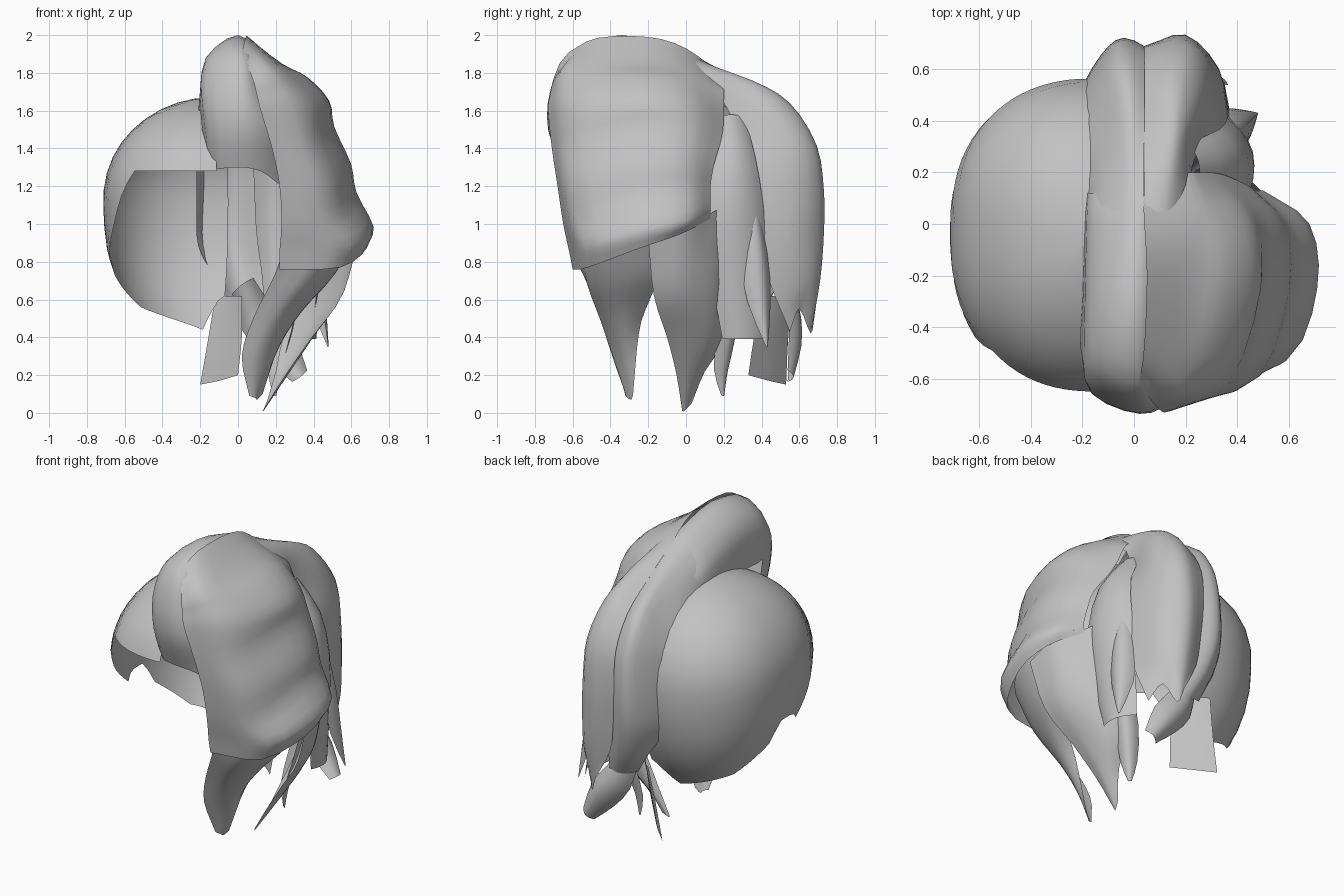
import bpy, math
from mathutils import Vector

hair = bpy.data.materials.new("hair_grey")
hair.diffuse_color = (0.54, 0.54, 0.54, 1)


def spline(pts, n):
    """Catmull-Rom curve through the points, n steps per span."""
    p = [Vector(q) for q in pts]
    p = [2 * p[0] - p[1]] + p + [2 * p[-1] - p[-2]]
    out = []
    for i in range(1, len(p) - 2):
        a, b, c, d = p[i - 1:i + 3]
        for k in range(n):
            t = k / n
            out.append(0.5 * (2 * b + (c - a) * t + (2 * a - 5 * b + 4 * c - d) * t * t
                              + (3 * b - a - 3 * c + d) * t ** 3))
    return out + [p[-2]]


def grid(name, rows):
    """Skin rows of equal length with quads."""
    w = len(rows[0])
    faces = [(r * w + c, r * w + c + 1, (r + 1) * w + c + 1, (r + 1) * w + c)
             for r in range(len(rows) - 1) for c in range(w - 1)]
    me = bpy.data.meshes.new(name)
    me.from_pydata([tuple(v) for r in rows for v in r], [], faces)
    me.materials.append(hair)
    for f in me.polygons:
        f.use_smooth = True
    ob = bpy.data.objects.new(name, me)
    bpy.context.collection.objects.link(ob)
    return ob


def sheet(name, rows, n=3):
    """Smooth sheet through a coarse net of points."""
    across = [spline(r, n) for r in rows]
    cols = [spline([r[c] for r in across], n) for c in range(len(across[0]))]
    return grid(name, cols)


def lock(name, path, side, curve=0.6):
    """Hair lock: path of (x, y, z, half width), arched away from the head."""
    side = Vector(side).normalized()
    pts = [Vector(p[:3]) for p in path]
    rows = []
    for i, p in enumerate(pts):
        tan = pts[min(i + 1, len(pts) - 1)] - pts[max(i - 1, 0)]
        out = side.cross(tan).normalized()
        if out.dot(p - Vector((0, 0, 1))) < 0:
            out = -out
        w = path[i][3]
        rows.append([p + side * w * s - out * w * curve * s * s * 1.3
                     for s in (-1, -0.6, 0, 0.6, 1)])
    return sheet(name, rows, 2)


# Rounded cap on the left: bulging shell with a face opening and an uneven lower edge
RIM = [(-4, 1.28), (45, 1.28), (62, .98), (72, .87), (77, .82), (82, .87),
       (95, .87), (100, .74), (125, .56), (174, .44), (188, .62)]


def rim_height(a):
    for (a0, z0), (a1, z1) in zip(RIM, RIM[1:]):
        if a <= a1:
            return z0 + (z1 - z0) * (a - a0) / (a1 - a0)
    return RIM[-1][1]


rows = []
for i in range(49):
    a = -4 + 194 * i / 48
    low = rim_height(a)
    low_ang = math.acos((low - 1.05) / (.62 if low > 1.05 else .76))
    sx, cy = math.sin(math.radians(a)), math.cos(math.radians(a))
    swell = (abs(sx) ** 2.3 + abs(cy) ** 2.3) ** (-1 / 2.3)
    ry = .64 if cy > 0 else .59
    row = []
    for k in range(13):
        e = low_ang * k / 12
        c, s = math.cos(e), math.sin(e) * swell
        if c > 0:
            s *= 1 + .12 * c * math.sin(e)
        row.append((-.15 - .56 * s * sx, -.03 - ry * s * cy, 1.05 + c * (.62 if c > 0 else .76)))
    rows.append(row)
grid("cap", rows)

# Raised crest running from the forehead to the crown
sheet("crest", [
    [(-.17, -.45, 1.30), (-.13, -.60, 1.29), (0, -.66, 1.30), (.12, -.64, 1.28), (.23, -.55, 1.20)],
    [(-.19, -.50, 1.50), (-.15, -.66, 1.50), (.02, -.73, 1.50), (.15, -.69, 1.50), (.25, -.58, 1.50)],
    [(-.20, -.50, 1.60), (-.17, -.64, 1.70), (.02, -.72, 1.70), (.12, -.66, 1.70), (.25, -.54, 1.65)],
    [(-.21, -.45, 1.60), (-.17, -.53, 1.86), (.02, -.62, 1.91), (.12, -.54, 1.82), (.25, -.45, 1.65)],
    [(-.20, -.30, 1.60), (-.17, -.30, 1.87), (0, -.34, 2.0), (.14, -.30, 1.87), (.25, -.30, 1.65)],
    [(-.20, 0, 1.58), (-.16, 0, 1.78), (.02, 0, 1.92), (.14, 0, 1.80), (.25, 0, 1.62)],
    [(-.20, .12, 1.56), (-.15, .12, 1.71), (.03, .12, 1.83), (.14, .12, 1.74), (.22, .12, 1.60)]])

# Large rippled fringe swept down over the right side
sheet("side_fringe", [
    [(.02, -.62, 1.91), (.04, -.47, 1.985), (.05, -.20, 1.99), (.04, 0, 1.93), (.03, .20, 1.78)],
    [(.08, -.70, 1.76), (.18, -.61, 1.84), (.23, -.25, 1.85), (.24, 0, 1.82), (.20, .20, 1.72)],
    [(.10, -.72, 1.68), (.27, -.62, 1.74), (.36, -.25, 1.78), (.35, 0, 1.75), (.25, .20, 1.66)],
    [(.12, -.73, 1.60), (.35, -.62, 1.62), (.48, -.25, 1.65), (.44, .02, 1.64), (.29, .20, 1.57)],
    [(.18, -.71, 1.40), (.40, -.61, 1.42), (.50, -.25, 1.51), (.49, .02, 1.50), (.35, .19, 1.46)],
    [(.22, -.68, 1.20), (.47, -.60, 1.22), (.59, -.25, 1.31), (.57, 0, 1.32), (.44, .15, 1.32)],
    [(.23, -.65, 1.0), (.51, -.57, 1.02), (.62, -.25, 1.15), (.60, 0, 1.18), (.47, .13, 1.20)],
    [(.22, -.62, .86), (.59, -.53, .89), (.71, -.25, .97), (.68, 0, 1.02), (.50, .13, 1.08)],
    [(.22, -.60, .76), (.54, -.52, .77), (.68, -.25, .87), (.65, -.02, .95), (.49, .13, 1.03)]])

# Two pointed locks hanging below the fringe
sheet("front_lower_lock", [
    [(.22, -.58, .80), (.50, -.50, .88), (.64, -.25, .95), (.55, .10, 1.04)],
    [(.18, -.53, .70), (.36, -.50, .68), (.50, -.30, .72), (.52, -.10, .78)],
    [(.08, -.45, .50), (.20, -.44, .48), (.32, -.34, .52), (.36, -.20, .58)],
    [(.02, -.38, .30), (.10, -.38, .28), (.20, -.32, .32), (.24, -.25, .42)],
    [(.06, -.32, .09), (.09, -.31, .08), (.10, -.29, .07), (.13, -.28, .10)]])
sheet("side_lower_lock", [
    [(.64, -.20, .92), (.62, 0, 1.0), (.50, .12, 1.05), (.42, .20, 1.10)],
    [(.55, -.17, .62), (.56, -.02, .66), (.47, .14, .68), (.36, .22, .70)],
    [(.39, -.10, .40), (.41, 0, .42), (.35, .14, .40), (.24, .21, .40)],
    [(.25, -.05, .20), (.27, .01, .21), (.24, .07, .21), (.20, .10, .22)],
    [(.13, -.02, .01), (.135, -.01, .01), (.14, .01, .03), (.15, .03, .05)]])
lock("small_tongue", [
    (.32, .27, .65, .06), (.27, .25, .42, .07), (.22, .21, .22, .05), (.20, .20, .09, .01)], (-1, 1, 0))

# Crown flowing into the two broad back strands, split by a seam
sheet("back_strand_left", [
    [(.04, .05, 1.89), (-.05, .05, 1.86), (-.15, .05, 1.75), (-.20, .05, 1.58)],
    [(.04, .33, 1.73), (-.03, .33, 1.73), (-.12, .33, 1.63), (-.23, .33, 1.46)],
    [(.06, .53, 1.57), (-.04, .56, 1.60), (-.13, .53, 1.48), (-.22, .45, 1.33)],
    [(.08, .64, 1.37), (-.04, .68, 1.40), (-.12, .62, 1.35), (-.22, .48, 1.25)],
    [(.09, .66, 1.15), (-.04, .72, 1.15), (-.13, .65, 1.12), (-.22, .50, 1.08)],
    [(.10, .65, .95), (-.03, .71, .92), (-.12, .65, .90), (-.21, .50, .88)],
    [(.13, .62, .72), (.02, .66, .70), (-.06, .62, .70), (-.11, .54, .70)],
    [(.14, .59, .56), (.08, .60, .55), (.02, .58, .55), (-.04, .55, .57)]])
sheet("back_strand_right", [
    [(.04, .05, 1.89), (.12, .05, 1.86), (.18, .08, 1.80), (.24, .12, 1.70)],
    [(.04, .33, 1.73), (.15, .35, 1.76), (.20, .30, 1.72), (.22, .19, 1.66)],
    [(.04, .55, 1.58), (.16, .55, 1.64), (.26, .47, 1.58), (.25, .28, 1.48)],
    [(.04, .67, 1.38), (.20, .69, 1.42), (.30, .58, 1.38), (.32, .35, 1.32)],
    [(.04, .69, 1.15), (.20, .73, 1.18), (.32, .60, 1.15), (.36, .38, 1.10)],
    [(.05, .68, .95), (.20, .73, .95), (.33, .60, .95), (.37, .40, .90)],
    [(.08, .67, .72), (.21, .71, .70), (.31, .62, .70), (.37, .44, .70)],
    [(.18, .68, .52), (.22, .66, .42), (.28, .60, .55), (.35, .55, .43)]])

# Inner strands on the right side
lock("side_strand", [
    (.25, .24, 1.58, .08), (.40, .26, 1.38, .12), (.46, .27, 1.10, .16), (.45, .29, .80, .16),
    (.41, .32, .39, .12)], (-.25, 1, 0), .3)
lock("side_point", [
    (.40, .36, 1.10, .04), (.44, .39, .85, .08), (.46, .41, .60, .07), (.48, .43, .35, .005)], (-.5, 1, 0))

# Short ragged ends at the nape
sheet("nape_lock", [
    [(-.12, .56, .62), (-.05, .50, .62), (.02, .40, .62)],
    [(-.16, .54, .38), (-.08, .47, .39), (.02, .36, .40)],
    [(-.20, .53, .15), (-.10, .44, .17), (0, .33, .20)]])
lock("nape_curl", [
    (.02, .57, .68, .07), (.10, .61, .50, .10), (.22, .61, .35, .10), (.33, .57, .19, .05)], (.8, 0, .6), .5)
